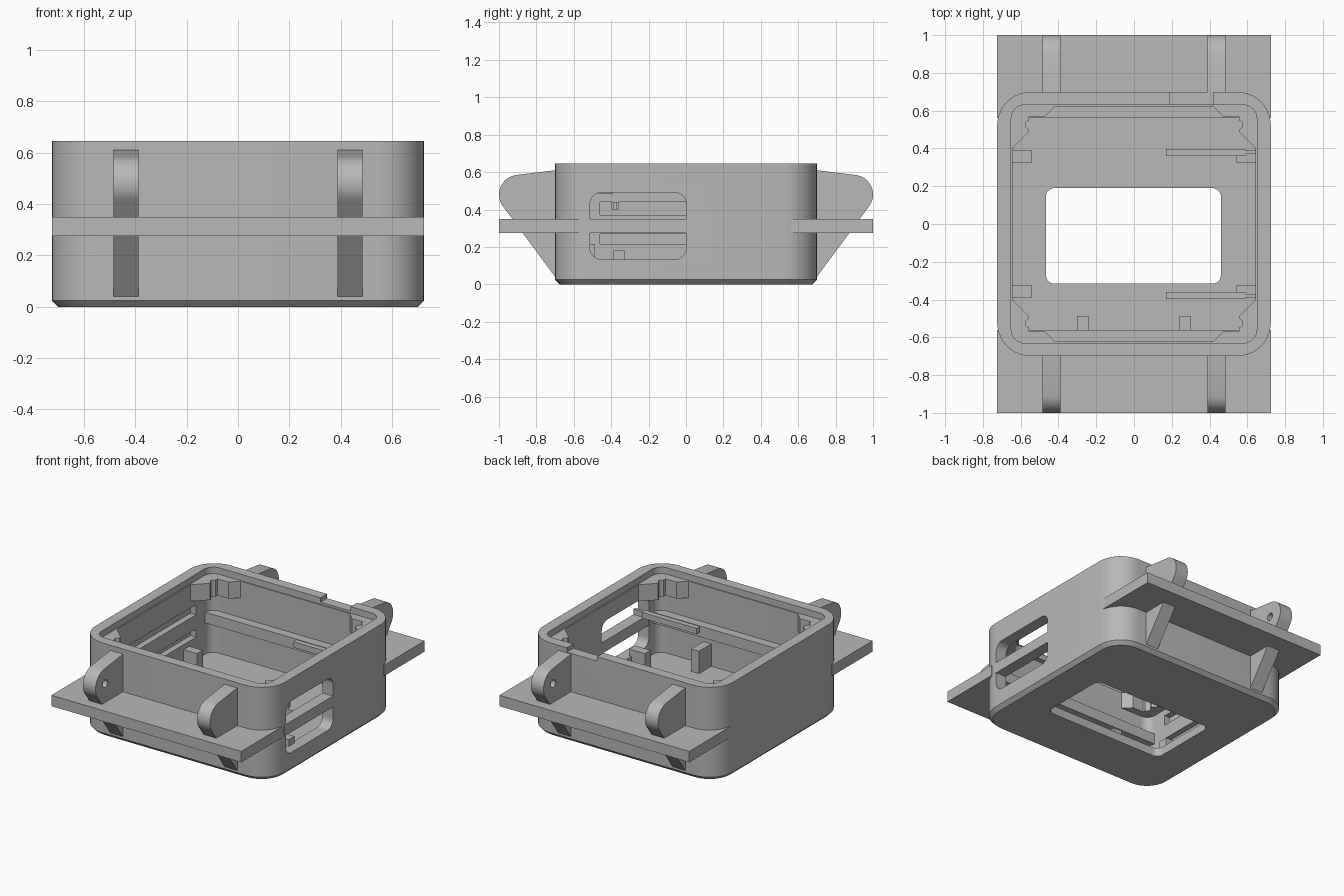
import bpy, bmesh, math
from mathutils import Vector

cube = bpy.data.objects.get("Cube")
if cube:
    bpy.data.objects.remove(cube, do_unlink=True)

grey = bpy.data.materials.new("plain grey")
grey.use_nodes = True
grey.diffuse_color = (0.48, 0.48, 0.48, 1)
grey.node_tree.nodes["Principled BSDF"].inputs["Base Color"].default_value = grey.diffuse_color


def make(name, bm):
    bmesh.ops.recalc_face_normals(bm, faces=bm.faces)
    mesh = bpy.data.meshes.new(name)
    bm.to_mesh(mesh)
    bm.free()
    mesh.materials.append(grey)
    ob = bpy.data.objects.new(name, mesh)
    bpy.context.scene.collection.objects.link(ob)
    return ob


def rounded(hx, hy, r, cx=0, cy=0, steps=10):
    """Outline of a rounded rectangle, counter-clockwise."""
    pts = []
    for k, (sx, sy) in enumerate([(1, 1), (-1, 1), (-1, -1), (1, -1)]):
        for i in range(steps + 1):
            a = math.pi / 2 * (k + i / steps)
            pts.append((cx + sx * (hx - r) + r * math.cos(a),
                        cy + sy * (hy - r) + r * math.sin(a)))
    return pts


def prism(name, pts, lo, hi, axis="z"):
    """Extrude a profile along z (xy points) or along x (yz points)."""
    bm = bmesh.new()
    place = (lambda p, h: (p[0], p[1], h)) if axis == "z" else (lambda p, h: (h, p[0], p[1]))
    a, b = ([bm.verts.new(place(p, h)) for p in pts] for h in (lo, hi))
    bm.faces.new(a)
    bm.faces.new(b)
    for i in range(len(pts)):
        j = (i + 1) % len(pts)
        bm.faces.new((a[i], a[j], b[j], b[i]))
    return make(name, bm)


def box(name, x0, x1, y0, y1, z0, z1):
    return prism(name, [(x0, y0), (x1, y0), (x1, y1), (x0, y1)], z0, z1)


def circle(cx, cy, r, n=24):
    return [(cx + r * math.cos(math.tau * i / n), cy + r * math.sin(math.tau * i / n))
            for i in range(n)]


def cut(ob, *cutters):
    """Subtract the cutters, bake the result and remove the cutters."""
    for c in cutters:
        mod = ob.modifiers.new("cut", "BOOLEAN")
        mod.operation, mod.solver, mod.object = "DIFFERENCE", "EXACT", c
    bpy.context.view_layer.update()
    result = ob.evaluated_get(bpy.context.evaluated_depsgraph_get())
    mesh = bpy.data.meshes.new_from_object(result)
    ob.modifiers.clear()
    ob.data = mesh
    for c in cutters:
        bpy.data.objects.remove(c, do_unlink=True)


def smooth(ob):
    bpy.ops.object.select_all(action="DESELECT")
    ob.select_set(True)
    bpy.context.view_layer.objects.active = ob
    bpy.ops.object.shade_smooth_by_angle(angle=math.radians(30))


# Case shell: outside, rim, inner lip, floor and floor opening as one loft
opening = rounded(0.463, 0.253, 0.045, -0.003, -0.063)
lip = rounded(0.65, 0.63, 0.07)
inner = rounded(0.643, 0.622, 0.063)
side = rounded(0.725, 0.70, 0.18)
levels = [(rounded(0.70, 0.675, 0.155), 0), (side, 0.025), (side, 0.645), (lip, 0.645),
          (lip, 0.6), (inner, 0.6), (inner, 0.06), (opening, 0.06), (opening, 0)]
bm = bmesh.new()
rings = [[bm.verts.new((x, y, z)) for x, y in pts] for pts, z in levels]
for ra, rb in zip(rings, rings[1:] + rings[:1]):
    for i in range(len(ra)):
        j = (i + 1) % len(ra)
        bm.faces.new((ra[i], ra[j], rb[j], rb[i]))
case = make("case_shell", bm)

# Side window, rim notch and grooves in the opposite inner wall
cut(case,
    prism("window_cutter", rounded(0.257, 0.178, 0.06, -0.256, 0.312), 0.6, 0.8, "x"),
    box("notch_cutter", 0.19, 0.42, 0.6, 0.75, 0.615, 0.7),
    box("upper_groove_cutter", -0.685, -0.6, -0.46, 0.46, 0.37, 0.44),
    box("lower_groove_cutter", -0.685, -0.6, -0.46, 0.46, 0.215, 0.27))
smooth(case)
box("window_bar", 0.645, 0.725, -0.53, 0.02, 0.275, 0.35)

# Lug profile: sloped top, round tip, long strut down to the base
tip_y, tip_z, tip_r = 0.895, 0.48, 0.105
lug = [(0.66, 0.03), (0.70, 0.03), (0.70, 0.04)]
for i in range(15):
    a = math.radians(-40 + 122 * i / 14)
    lug.append((tip_y + tip_r * math.cos(a), tip_z + tip_r * math.sin(a)))
lug += [(0.70, 0.61), (0.66, 0.61)]

for sy, end in ((-1, "front"), (1, "back")):
    # Mounting flange
    box(end + "_flange", -0.725, 0.725, *sorted((sy * 0.56, sy)), 0.275, 0.35)
    for sx, hand in ((1, "left"), (-1, "right")):
        tag = f"{end}_{hand}_"
        # Hinge lug with a blind pin hole on its inner face
        ob = prism(tag + "lug", [(y * sy, z) for y, z in lug], sx * 0.388, sx * 0.485, "x")
        cut(ob, prism("pin_cutter", circle(sy * tip_y, tip_z, 0.026), sx * 0.35, sx * 0.45, "x"))
        smooth(ob)
        # Corner gusset with nut slot and screw hole
        ob = prism(tag + "gusset", [(sx * x, sy * y) for x, y in
                                    [(0.655, 0.39), (0.655, 0.635), (0.405, 0.635)]], 0.485, 0.6)
        cut(ob,
            box("slot_cutter", *sorted((sx * 0.46, sx * 0.555)),
                *sorted((sy * 0.48, sy * 0.57)), 0.4, 0.7),
            prism("screw_cutter", circle(sx * 0.55, sy * 0.525, 0.025), 0.4, 0.7))
        smooth(ob)
        # Low corner stand on the floor
        box(tag + "stand", *sorted((sx * 0.54, sx * 0.66)),
            *sorted((sy * 0.325, sy * 0.388)), 0.05, 0.18)
    # Retaining arm with its wall bracket
    box(end + "_arm", 0.17, 0.59, *sorted((sy * 0.36, sy * 0.398)), 0.40, 0.44)
    box(end + "_arm_bracket", 0.585, 0.66, *sorted((sy * 0.37, sy * 0.39)), 0.40, 0.44)

# Stop blocks against the front wall
for sx, hand in ((1, "left"), (-1, "right")):
    box(hand + "_stop_block", *sorted((sx * 0.242, sx * 0.302)), -0.63, -0.487, 0.05, 0.215)
